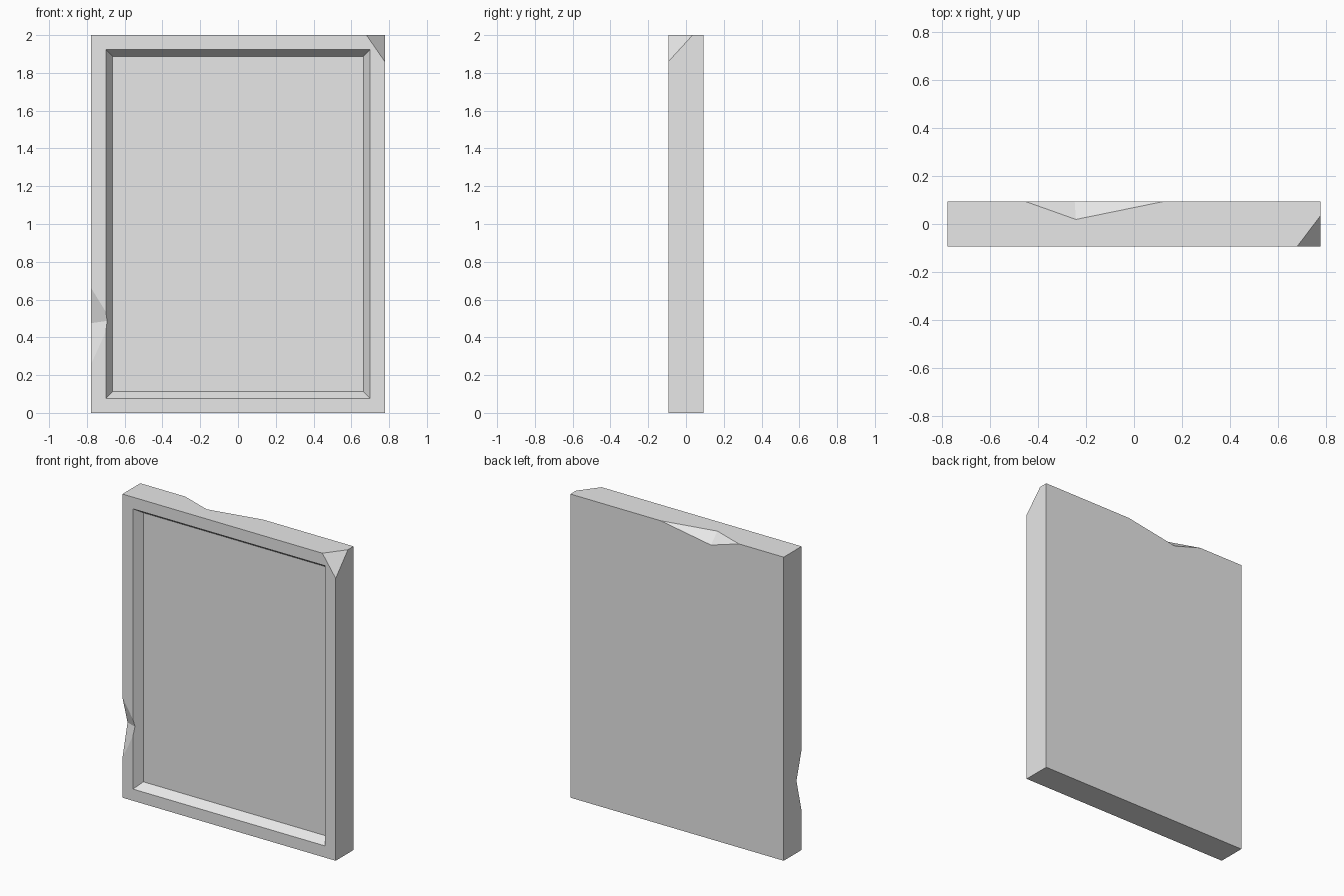
import bpy
import bmesh
from mathutils import Vector

W, D, H = 0.777, 0.093, 2.0   # half width, half depth, full height

cube = bpy.data.objects.get("Cube")
if cube:
    bpy.data.objects.remove(cube, do_unlink=True)

stone = bpy.data.materials.new("plain grey")
stone.use_nodes = True
stone.diffuse_color = (0.8, 0.8, 0.8, 1)
stone.node_tree.nodes["Principled BSDF"].inputs["Base Color"].default_value = (0.8, 0.8, 0.8, 1)


def make_object(name, bm):
    bmesh.ops.recalc_face_normals(bm, faces=bm.faces[:])
    mesh = bpy.data.meshes.new(name)
    bm.to_mesh(mesh)
    bm.free()
    mesh.materials.append(stone)
    obj = bpy.data.objects.new(name, mesh)
    bpy.context.collection.objects.link(obj)
    return obj


def cut_notch(target, start, end, ridge_a, ridge_b):
    """Cut a two-sided chip along an edge, with the cutter pushed past the surface."""
    start, end, ridge_a, ridge_b = map(Vector, (start, end, ridge_a, ridge_b))
    middle = (ridge_a + ridge_b) / 2
    points = [start + (start - middle) * 0.3, end + (end - middle) * 0.3,
              ridge_a + (ridge_a - ridge_b) * 0.3, ridge_b + (ridge_b - ridge_a) * 0.3]
    bm = bmesh.new()
    for p in points:
        bm.verts.new(p)
    bmesh.ops.convex_hull(bm, input=bm.verts[:])
    cutter = make_object("chip_cutter", bm)
    cutter.hide_render = True
    mod = target.modifiers.new("chip", "BOOLEAN")
    mod.operation = "DIFFERENCE"
    mod.solver = "EXACT"
    mod.object = cutter
    bpy.context.view_layer.objects.active = target
    bpy.ops.object.modifier_apply(modifier=mod.name)
    bpy.data.objects.remove(cutter, do_unlink=True)


# Slab
bm = bmesh.new()
bmesh.ops.create_cube(bm, size=1)
bmesh.ops.scale(bm, vec=(2 * W, 2 * D, H), verts=bm.verts[:])
bmesh.ops.translate(bm, vec=(0, 0, H / 2), verts=bm.verts[:])

# Front frame and sloped recess
front = min(bm.faces, key=lambda f: f.calc_center_median().y)
bmesh.ops.inset_region(bm, faces=[front], thickness=0.109)
bmesh.ops.inset_region(bm, faces=[front], thickness=0.052)
bmesh.ops.translate(bm, vec=(0, 0.055, 0), verts=front.verts[:])

# Broken upper front corner
a, b, c = Vector((0.68, -D, H)), Vector((W, 0.035, H)), Vector((W, -D, 1.86))
normal = (b - a).cross(c - a).normalized()
if normal.x < 0:
    normal.negate()
bmesh.ops.bisect_plane(bm, geom=bm.verts[:] + bm.edges[:] + bm.faces[:],
                       plane_co=a, plane_no=normal, clear_outer=True)
bmesh.ops.holes_fill(bm, edges=[e for e in bm.edges if e.is_boundary])
panel = make_object("framed_panel", bm)

# Chips on the front side edge and the rear top edge
cut_notch(panel, (-W, -D, 0.66), (-W, -D, 0.26), (-0.672, -D, 0.49), (-W, -0.04, 0.475))
cut_notch(panel, (-0.45, D, H), (0.12, D, H), (-0.242, 0.019, H), (-0.247, D, 1.938))
